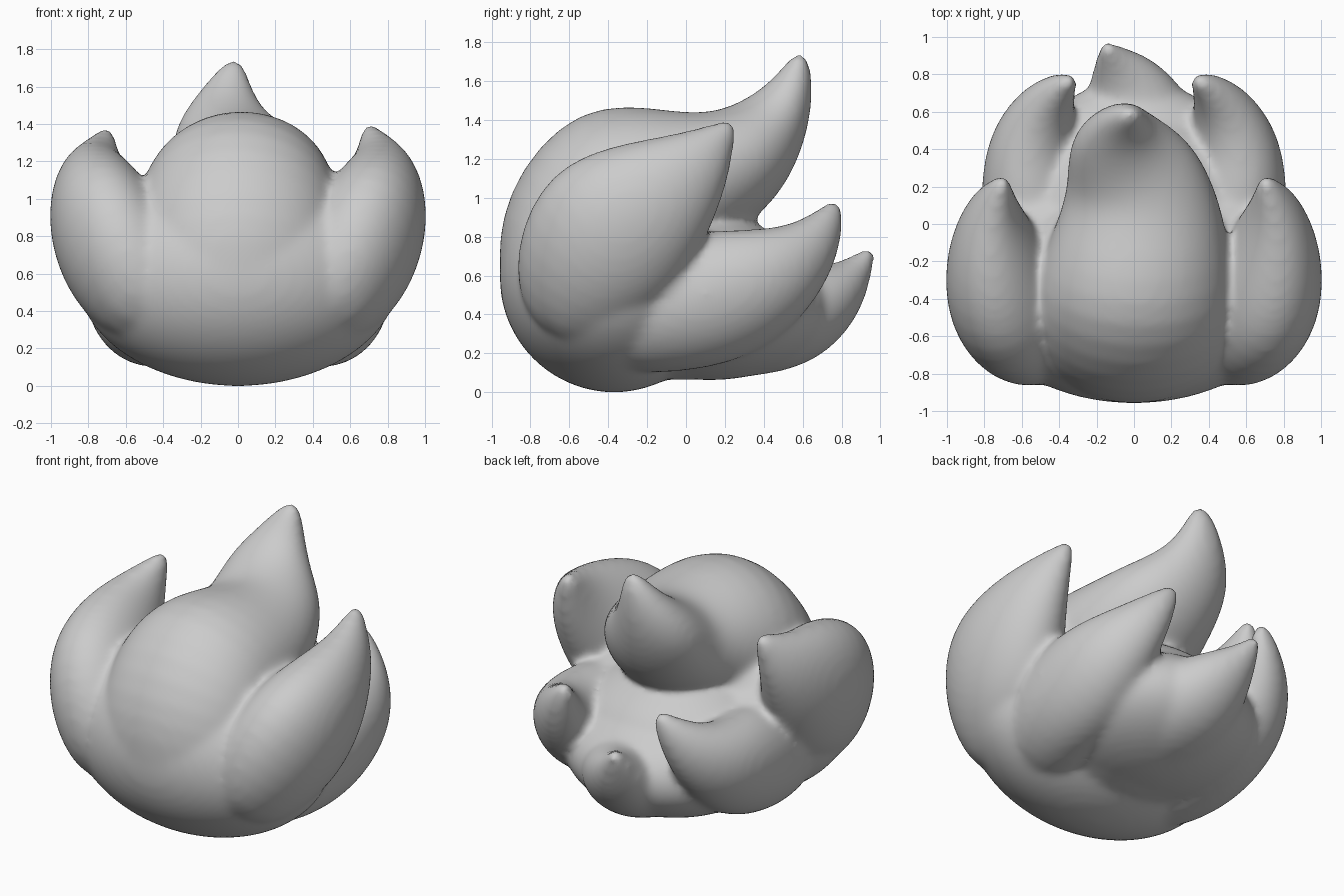
import bpy, bmesh, math
from mathutils import Vector

if "Cube" in bpy.data.objects:
    bpy.data.objects.remove(bpy.data.objects["Cube"])


def add_lock(bm, rings, wide, mirror=1, sides=12):
    """Tapered lock: rings of (x, y, z, half width, half thickness)."""
    pts = [Vector((r[0] * mirror, r[1], r[2])) for r in rings]
    wide = Vector((wide[0] * mirror, wide[1], wide[2]))
    loops = []
    for i, p in enumerate(pts):
        t = (pts[min(i + 1, len(pts) - 1)] - pts[max(i - 1, 0)]).normalized()
        s = (wide - t * wide.dot(t)).normalized()
        n = t.cross(s)
        a, b = rings[i][3:]
        loops.append([bm.verts.new(p + s * a * math.cos(k * math.tau / sides)
                                   + n * b * math.sin(k * math.tau / sides))
                      for k in range(sides)])
    for lo, hi in zip(loops, loops[1:]):
        for k in range(sides):
            j = (k + 1) % sides
            bm.faces.new((lo[k], lo[j], hi[j], hi[k]))
    bm.faces.new(loops[0][::-1])
    bm.faces.new(loops[-1])


def add_ball(bm, centre, radii):
    """Ellipsoid that fills the space between the locks."""
    for v in bmesh.ops.create_uvsphere(bm, u_segments=24, v_segments=14, radius=1)["verts"]:
        v.co = Vector([c + r * q for c, r, q in zip(centre, radii, v.co)])


bm = bmesh.new()

# rounded core, full front and underside
add_ball(bm, (0, -0.02, 0.51), (0.69, 0.65, 0.45))
add_ball(bm, (0, -0.37, 0.59), (0.88, 0.60, 0.595))
add_ball(bm, (0, 0.12, 0.43), (0.68, 0.66, 0.37))

# big central lock sweeping up and back
add_lock(bm, [(0, -0.59, 0.28, .46, .30), (0, -0.58, 0.50, .58, .41),
              (0, -0.54, 0.82, .58, .49), (0, -0.33, 1.02, .56, .57),
              (0.05, 0.05, 1.09, .46, .38), (0.00, 0.30, 1.20, .38, .30),
              (-0.09, 0.46, 1.39, .28, .20), (-0.05, 0.56, 1.58, .14, .11),
              (-0.01, 0.595, 1.75, .045, .04)], (1, 0, 0))

# paired upper and lower side locks
for m in (1, -1):
    dz = 0 if m == 1 else -0.02
    add_lock(bm, [(0.38, -0.58, 0.30, .27, .25), (0.59, -0.53, 0.60, .42, .33),
                  (0.71, -0.37, 0.84, .48, .33), (0.76, -0.13, 1.01, .36, .26),
                  (0.76, 0.08, 1.19 + dz, .20, .15), (0.71, 0.20, 1.34 + dz, .07, .06),
                  (0.70, 0.24, 1.39 + dz, .03, .03)], (0.1, -0.7, 0.7), m)
    add_ball(bm, (0.47 * m, -0.12, 0.54), (0.32, 0.38, 0.37))
    add_lock(bm, [(0.36, -0.50, 0.36, .28, .26), (0.49, -0.12, 0.43, .36, .33),
                  (0.54, 0.22, 0.50, .37, .30), (0.54, 0.48, 0.60, .28, .24),
                  (0.46, 0.66, 0.75, .17, .15), (0.37, 0.75, 0.91, .08, .07),
                  (0.33, 0.77, 0.98, .03, .03)], (0.25, 0, 1), m)

# low lock at the back
add_lock(bm, [(0, -0.10, 0.40, .44, .33), (0.03, 0.32, 0.36, .40, .31),
              (0.02, 0.60, 0.40, .33, .28), (-0.05, 0.79, 0.51, .21, .17),
              (-0.13, 0.90, 0.65, .08, .07), (-0.15, 0.96, 0.74, .03, .03)], (1, 0, 0))

bmesh.ops.recalc_face_normals(bm, faces=bm.faces)
me = bpy.data.meshes.new("spiky_tuft")
bm.to_mesh(me)
bm.free()
tuft = bpy.data.objects.new("spiky_tuft", me)
bpy.context.collection.objects.link(tuft)

# round off, fuse into one skin, soften the seams
sub = tuft.modifiers.new("round", "SUBSURF")
sub.levels = sub.render_levels = 2
rem = tuft.modifiers.new("fuse", "REMESH")
rem.mode = "VOXEL"
rem.voxel_size = 0.022
rem.use_smooth_shade = True
sm = tuft.modifiers.new("soften", "SMOOTH")
sm.factor = 0.5
sm.iterations = 16
